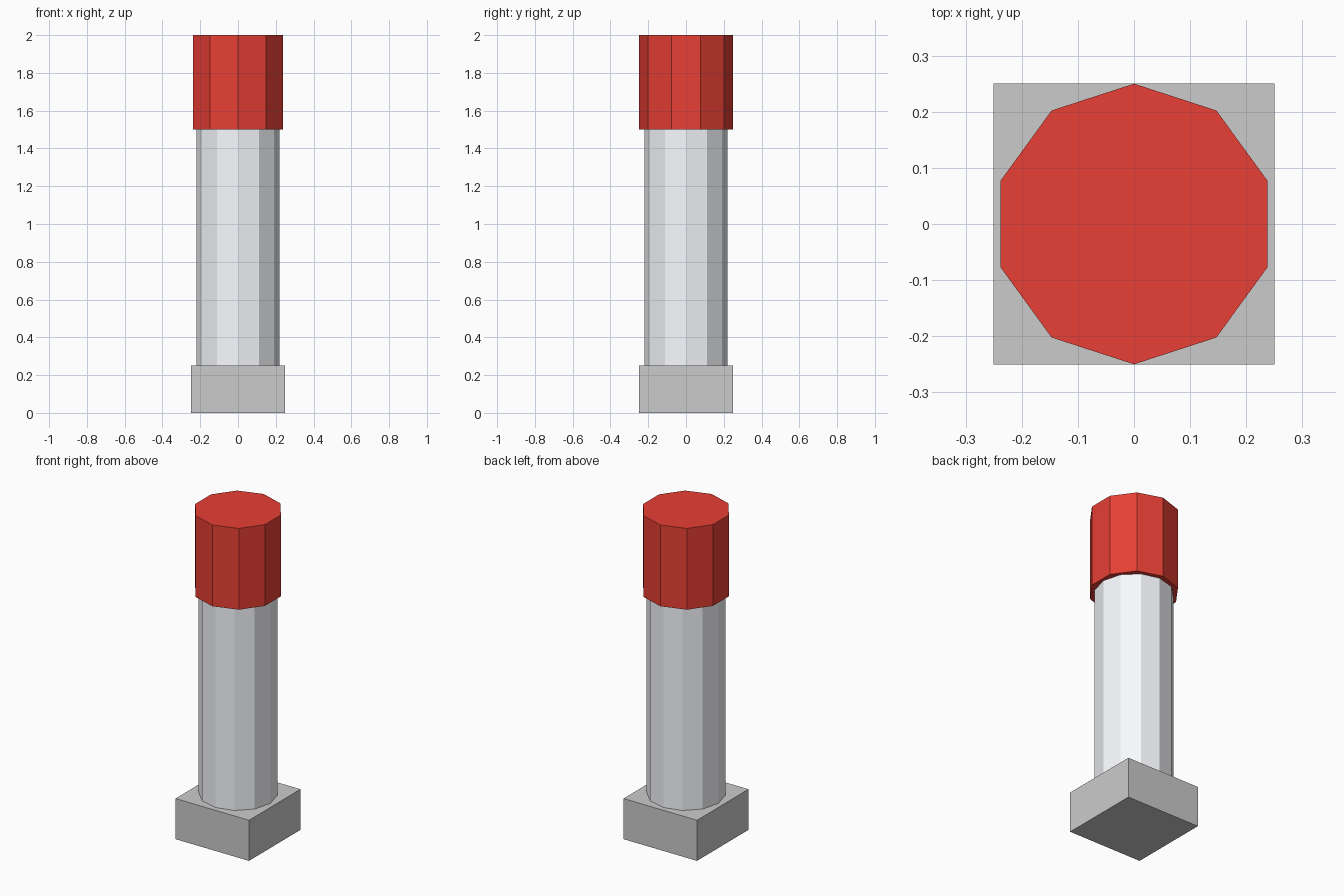
import bpy

if "Cube" in bpy.data.objects:
    bpy.data.objects.remove(bpy.data.objects["Cube"])


def paint(obj, name, colour):
    mat = bpy.data.materials.new(name)
    mat.diffuse_color = (*colour, 1.0)
    mat.use_nodes = True
    mat.node_tree.nodes["Principled BSDF"].inputs["Base Color"].default_value = mat.diffuse_color
    obj.data.materials.append(mat)


def cylinder(name, sides, radius, z0, z1):
    bpy.ops.mesh.primitive_cylinder_add(
        vertices=sides, radius=radius, depth=z1 - z0,
        location=(0, 0, (z0 + z1) / 2))
    obj = bpy.context.object
    obj.name = name
    return obj


# Square foot
bpy.ops.mesh.primitive_cube_add(size=1, location=(0, 0, 0.125))
base = bpy.context.object
base.name = "base"
base.scale = (0.5, 0.5, 0.25)

# Twelve-sided post, rising from inside the foot into the cap
post = cylinder("post", 12, 0.22, 0.02, 1.6)
paint(post, "pale_metal", (0.95, 0.96, 1.0))

# Ten-sided red cap
cap = cylinder("cap", 10, 0.25, 1.5, 2.0)
paint(cap, "red", (0.8, 0.05, 0.035))
